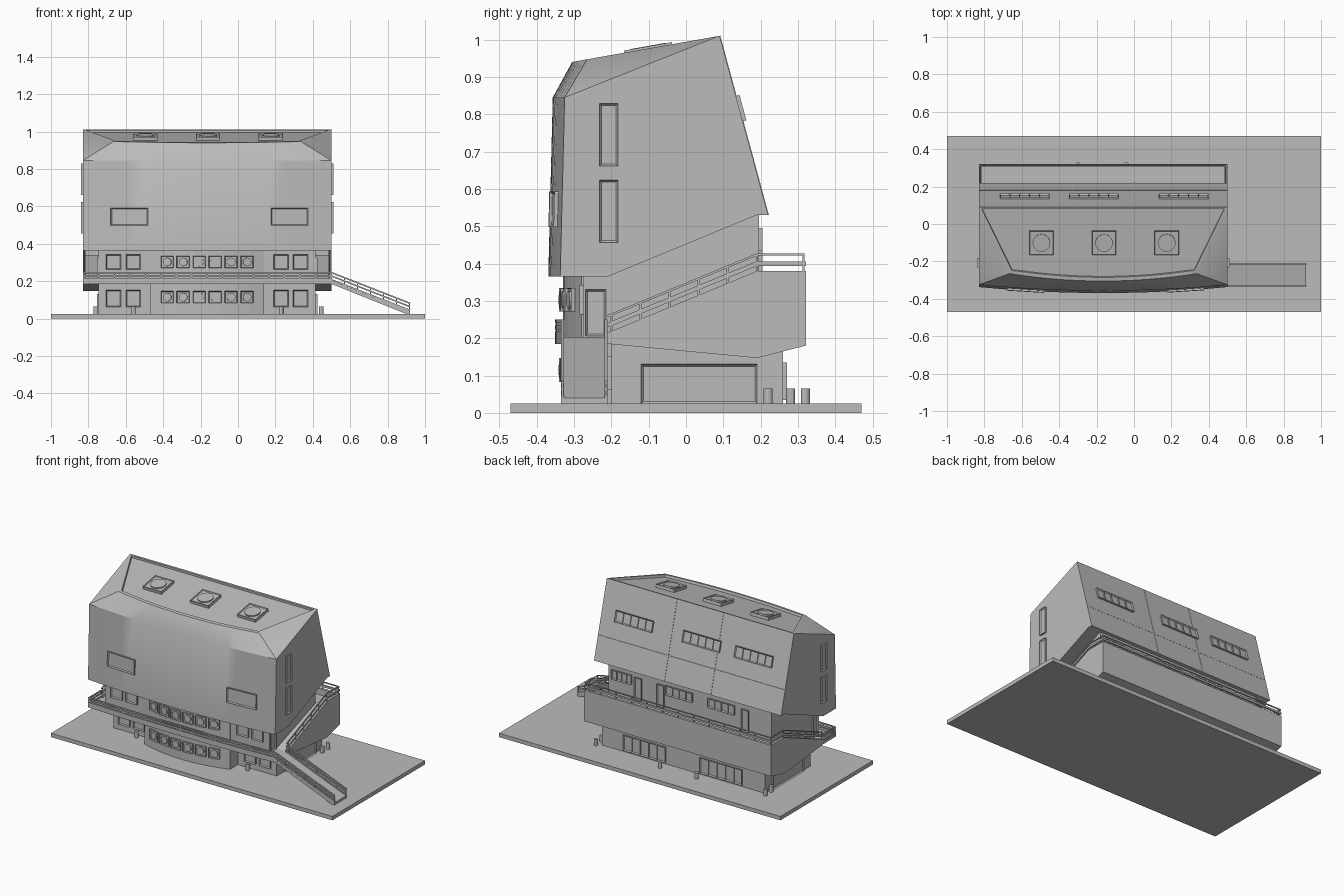
import bpy, bmesh, math
from mathutils import Matrix, Vector

if "Cube" in bpy.data.objects:
    bpy.data.objects.remove(bpy.data.objects["Cube"])

GREY = (0.5, 0.5, 0.5, 1)
grey = bpy.data.materials.new("concrete_grey")
grey.use_nodes = True
grey.diffuse_color = GREY
grey.node_tree.nodes["Principled BSDF"].inputs["Base Color"].default_value = GREY

MID = -0.165                 # centre line of the building
HALF = 0.665                 # half its width
X0, X1 = MID - HALF, MID + HALF
W0, W1 = MID - 0.58, MID + 0.58    # inner walls


def finish(name, bm):
    bmesh.ops.recalc_face_normals(bm, faces=bm.faces)
    me = bpy.data.meshes.new(name)
    bm.to_mesh(me)
    bm.free()
    me.materials.append(grey)
    ob = bpy.data.objects.new(name, me)
    bpy.context.collection.objects.link(ob)
    return ob


def box(name, x0, x1, y0, y1, z0, z1):
    bm = bmesh.new()
    size = Matrix.Diagonal((x1 - x0, y1 - y0, z1 - z0, 1))
    place = Matrix.Translation(((x0 + x1) / 2, (y0 + y1) / 2, (z0 + z1) / 2))
    bmesh.ops.create_cube(bm, size=1, matrix=place @ size)
    return finish(name, bm)


def prism(name, pts, axis, a, b):
    """Extrude a 2D outline along an axis from a to b."""
    def at(p, d):
        return {"x": (d, p[0], p[1]), "y": (p[0], d, p[1]), "z": (p[0], p[1], d)}[axis]
    bm = bmesh.new()
    lo, hi = ([bm.verts.new(at(p, d)) for p in pts] for d in (a, b))
    bm.faces.new(lo)
    bm.faces.new(hi)
    for i in range(len(pts)):
        j = (i + 1) % len(pts)
        bm.faces.new((lo[i], lo[j], hi[j], hi[i]))
    return finish(name, bm)


def bar(name, p, q, t=0.006):
    p, q = Vector(p), Vector(q)
    bm = bmesh.new()
    m = Matrix.Translation((p + q) / 2) @ (q - p).to_track_quat("Z", "Y").to_matrix().to_4x4()
    bmesh.ops.create_cube(bm, size=1, matrix=m @ Matrix.Diagonal((t, t, (q - p).length, 1)))
    return finish(name, bm)


def facing(c, n, hint=(0, 0, 1)):
    n = Vector(n).normalized()
    right = Vector(hint).cross(n).normalized()
    m = Matrix((right, n.cross(right), n)).transposed().to_4x4()
    return Matrix.Translation(c) @ m


def window(name, c, w, h, n, hint=(0, 0, 1), rim=0.008, disc=0, panes=1):
    """Raised frame with a sunk pane, mullions and an optional round centre."""
    m = facing(c, n, hint)
    bm = bmesh.new()
    bmesh.ops.create_cube(bm, size=1, matrix=Matrix.Diagonal((w, h, 0.02, 1)))
    top = [f for f in bm.faces if f.normal.z > 0.9]
    bmesh.ops.inset_individual(bm, faces=top, thickness=rim)
    bmesh.ops.translate(bm, verts=top[0].verts, vec=(0, 0, -0.007))
    for i in range(1, panes):
        p = Matrix.Translation(((i / panes - 0.5) * w, 0, 0.004))
        bmesh.ops.create_cube(bm, size=1, matrix=p @ Matrix.Diagonal((0.006, h - rim, 0.01, 1)))
    if disc:
        bmesh.ops.create_cone(bm, cap_ends=True, segments=20, radius1=disc, radius2=disc,
                              depth=0.014, matrix=Matrix.Translation((0, 0, 0.004)))
    bm.transform(m)
    return finish(name, bm)


def bow(x, half, edge, bulge):
    """Depth and slope of a bowed front at x."""
    t = (x - MID) / half
    return edge - bulge * (1 - t * t), 2 * bulge * t / half


# Ground plate
box("ground_plate", -1, 1, -0.47, 0.47, 0, 0.025)

# Upper block: bowed facade, sloped brow, leaning back, sunk roof
bm = bmesh.new()
N = 16
ts = [2 * i / N - 1 for i in range(N + 1)]
low, mid, brow = [], [], []
for t in ts:
    x = MID + t * HALF
    y = bow(x, HALF, -0.325, 0.032)[0]
    low.append(bm.verts.new((x, y - 0.012, 0.365)))
    mid.append(bm.verts.new((x, y, 0.845)))
    ty = -0.265 - 0.04 * (1 - t * t)
    brow.append(bm.verts.new((MID + t * 0.5, ty, 1.01 + 0.177 * (ty - 0.09))))
ends = [[bm.verts.new((x, y, z)) for y, z in ((0.09, 1.01), (0.22, 0.53), (0.19, 0.53), (-0.21, 0.365))]
        for x in (X0, X1)]
for i in range(N):
    bm.faces.new((low[i], low[i + 1], mid[i + 1], mid[i]))
    bm.faces.new((mid[i], mid[i + 1], brow[i + 1], brow[i]))
for e, k in ((ends[0], 0), (ends[1], N)):
    bm.faces.new([low[k], mid[k]] + e)
    bm.faces.new((mid[k], brow[k], e[0]))
for i in range(3):
    bm.faces.new((ends[0][i], ends[1][i], ends[1][i + 1], ends[0][i + 1]))
bm.faces.new(low + [ends[1][3], ends[0][3]])
roof = bm.faces.new(brow + [ends[1][0], ends[0][0]])
bmesh.ops.recalc_face_normals(bm, faces=bm.faces)
bmesh.ops.inset_individual(bm, faces=[roof], thickness=0.02)
bmesh.ops.inset_individual(bm, faces=[roof], thickness=0.003, depth=-0.014)
block = finish("upper_block", bm)
bpy.ops.object.select_all(action="DESELECT")
block.select_set(True)
bpy.context.view_layer.objects.active = block
bpy.ops.object.shade_smooth_by_angle(angle=math.radians(30))

# Roof vents
for x in (-0.495, -0.16, 0.175):
    window("roof_vent", (x, -0.1, 0.972), 0.13, 0.13, (0, -0.177, 1), (0, 1, 0), 0.004, 0.047)

# Upper block windows: front, back and sides
for x in (-0.58, 0.275):
    y, s = bow(x, HALF, -0.332, 0.032)
    window("facade_window", (x, y, 0.545), 0.2, 0.095, (s, -1, 0.02))
for x in (-0.585, -0.215, 0.265):
    window("rear_window", (x, 0.143, 0.815), 0.265, 0.07, (0, 0.48, 0.13), panes=5)
for s in (-1, 1):
    for z in (0.745, 0.54):
        window("side_window", (MID + s * HALF, -0.207, z), 0.05, 0.168, (s, 0, 0))

# Rear panel seams
for x in (-0.33, 0.0):
    bar("rear_seam", (x, 0.22, 0.53), (x, 0.09, 1.01), 0.004)
bar("rear_seam_level", (X0, 0.179, 0.68), (X1, 0.179, 0.68), 0.004)

# Middle and ground storeys
box("middle_storey", W0, W1, -0.275, 0.195, 0.19, 0.54)
box("ground_storey", W0, W1, -0.2, 0.26, 0.02, 0.19)

# Central bowed bay through both storeys
BAY = 0.305
arc = []
for i in range(9):
    x = MID + BAY * (i / 4 - 1)
    arc.append((x, bow(x, BAY, -0.28, 0.05)[0]))
prism("front_bay", arc + [(MID + BAY, -0.15), (MID - BAY, -0.15)], "z", 0.02, 0.37)
for z in (0.115, 0.303):
    for i in range(6):
        x = MID + (i - 2.5) * 0.085
        y, s = bow(x, BAY, -0.28, 0.05)
        window("bay_window", (x, y, z), 0.068, 0.064, (s, -1, 0), rim=0.005, disc=0.023)

# Plain front windows
for dx in (0.395, 0.5):
    for s in (-1, 1):
        window("ground_front_window", (MID + s * dx, -0.2, 0.108), 0.08, 0.09, (0, -1, 0))
        window("middle_front_window", (MID + s * dx, -0.275, 0.303), 0.08, 0.08, (0, -1, 0))

# Side doors and wide side windows
for s in (-1, 1):
    window("side_door", (MID + s * 0.58, -0.242, 0.268), 0.055, 0.125, (s, 0, 0))
    window("ground_side_window", (MID + s * 0.58, 0.035, 0.078), 0.31, 0.105, (s, 0, 0))

# Rear windows and doors
for x, w in ((0.318, 0.14), (-0.09, 0.19), (-0.39, 0.19)):
    window("middle_rear_window", (x, 0.195, 0.465), w, 0.06, (0, 1, 0), panes=4)
for x in (0.2, 0.04, -0.56):
    window("rear_door", (x, 0.195, 0.42), 0.05, 0.14, (0, 1, 0))
for x in (0.11, -0.435):
    window("ground_rear_window", (x, 0.26, 0.085), 0.3, 0.1, (0, 1, 0), panes=5)

# Rising side walkways and rear balcony
prism("gallery_floor", [(-0.21, 0.185), (0.19, 0.147), (0.32, 0.18), (0.32, 0.34),
                        (0.19, 0.34), (-0.21, 0.2)], "x", X0 + 0.005, X1 - 0.005)
side = [(-0.21, 0.185), (0.19, 0.147), (0.32, 0.18), (0.32, 0.38), (0.19, 0.38), (-0.21, 0.215)]
for a in (X0, X1 - 0.015):
    prism("gallery_side_parapet", side, "x", a, a + 0.015)
box("gallery_rear_parapet", X0, X1, 0.307, 0.322, 0.18, 0.38)

# Gallery handrails
for x in (X0 + 0.007, X1 - 0.007):
    for up, t in ((0.02, 0.012), (0.044, 0.006)):
        bar("side_rail", (x, -0.21, 0.215 + up), (x, 0.19, 0.38 + up), t)
        bar("side_rail_level", (x, 0.19, 0.38 + up), (x, 0.318, 0.38 + up), t)
    for i in range(6):
        y = -0.2 + i * 0.078
        z = 0.215 + (y + 0.21) * 0.4125
        bar("side_rail_post", (x, y, z), (x, y, z + 0.044))
for up, t in ((0.02, 0.012), (0.044, 0.006)):
    bar("rear_rail", (X0, 0.315, 0.38 + up), (X1, 0.315, 0.38 + up), t)
for i in range(13):
    x = X0 + 0.007 + i * (2 * HALF - 0.014) / 12
    bar("rear_rail_post", (x, 0.315, 0.38), (x, 0.315, 0.424))

# Front walkway, bowed, with a low kerb and rails


def strip(inner, outer):
    xs = [MID + HALF * t for t in ts[::2]]
    front = [(x, bow(x, HALF, -0.335, 0.016)[0] + outer) for x in xs]
    back = [(x, y + inner) for x, y in front] if inner else [(X0, -0.19), (X1, -0.19)][::1]
    return front + back[::-1]


prism("front_walkway", strip(0, 0), "z", 0.185, 0.203)
for z0, z1 in ((0.2, 0.218), (0.223, 0.234), (0.242, 0.25)):
    prism("front_rail", strip(0.008, 0), "z", z0, z1)
for t in ts:
    x = MID + t * (HALF - 0.005)
    y = bow(x, HALF, -0.33, 0.016)[0]
    bar("front_rail_post", (x, y, 0.2), (x, y, 0.248))
for z in (0.21, 0.229, 0.246):
    bar("walkway_end_rail", (X0 + 0.005, -0.335, z), (X0 + 0.005, -0.21, z), 0.008)

# Entrance ramp with rails
prism("entrance_ramp", [(X1, 0.185), (X1, 0.203), (0.92, 0.04), (0.92, 0.025), (0.9, 0.025)],
      "y", -0.335, -0.21)
for y in (-0.331, -0.214):
    for up in (0.008, 0.028, 0.046):
        bar("ramp_rail", (X1, y, 0.2 + up), (0.92, y, 0.036 + up), 0.008)
    for i in range(7):
        f = i / 6
        x, z = X1 + f * 0.417, 0.2 - f * 0.164
        bar("ramp_post", (x, y, z), (x, y, z + 0.046))

# Bollards
for x, y in ((-0.76, 0.28), (0.445, 0.28), (-0.76, 0.22), (0.445, 0.22),
             (-0.56, -0.23), (0.23, -0.23), (-0.04, 0.32), (-0.3, 0.32)):
    bm = bmesh.new()
    bmesh.ops.create_cone(bm, cap_ends=True, segments=12, radius1=0.012, radius2=0.012,
                          depth=0.045, matrix=Matrix.Translation((x, y, 0.043)))
    finish("bollard", bm)
